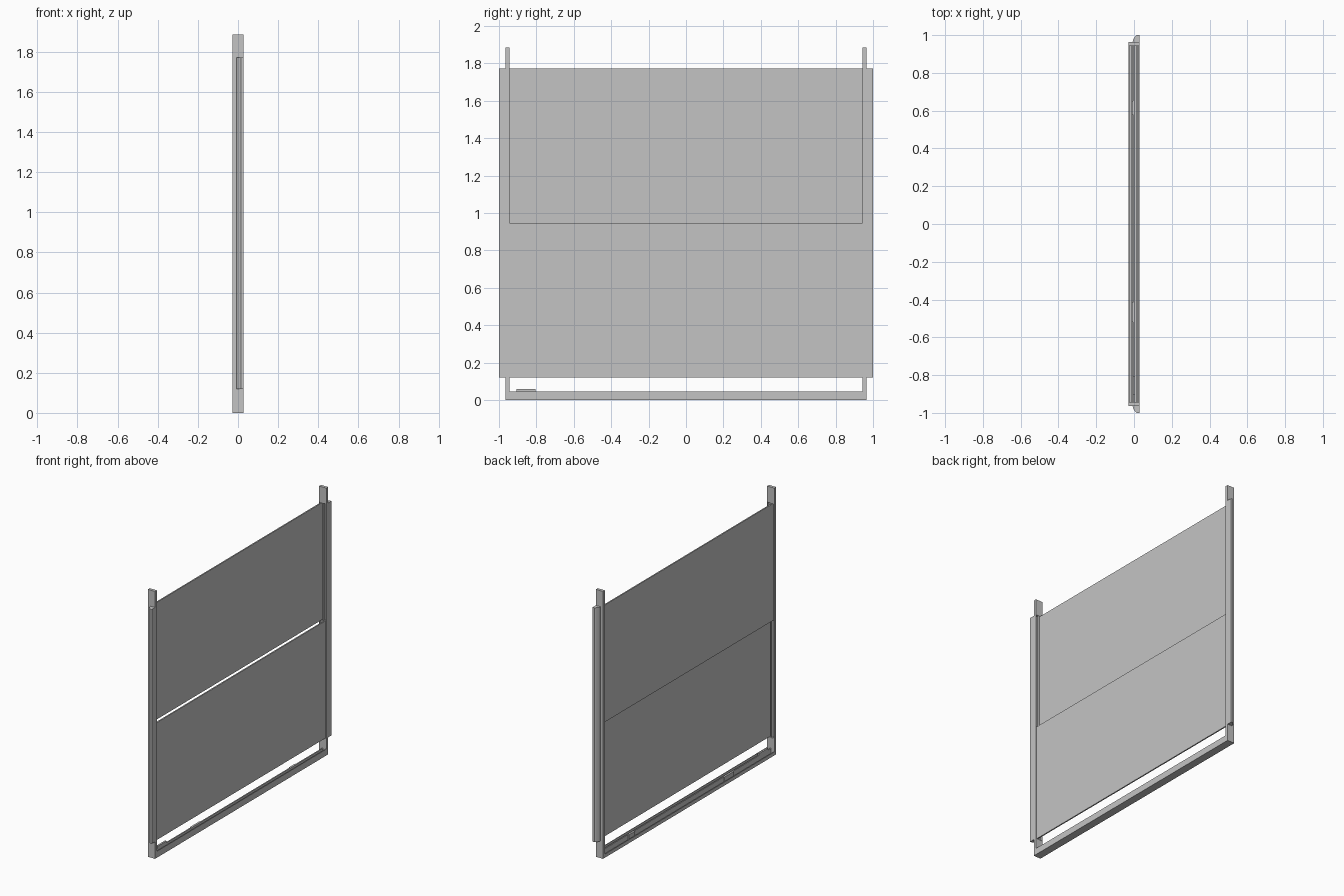
import bpy
import bmesh

old = bpy.data.objects.get("Cube")
if old:
    bpy.data.objects.remove(old, do_unlink=True)

grey = bpy.data.materials.new("plain_grey")
grey.use_nodes = True
tone = (0.55, 0.55, 0.55, 1)
grey.diffuse_color = tone
grey.node_tree.nodes["Principled BSDF"].inputs["Base Color"].default_value = tone


def finish(name, bm):
    bmesh.ops.recalc_face_normals(bm, faces=bm.faces)
    mesh = bpy.data.meshes.new(name)
    bm.to_mesh(mesh)
    bm.free()
    mesh.materials.append(grey)
    obj = bpy.data.objects.new(name, mesh)
    bpy.context.collection.objects.link(obj)
    return obj


def box(name, x, y, z):
    """Box from (low, high) spans."""
    bm = bmesh.new()
    bmesh.ops.create_cube(bm, size=1)
    for v in bm.verts:
        v.co = [s[0] + (c + 0.5) * (s[1] - s[0]) for s, c in zip((x, y, z), v.co)]
    return finish(name, bm)


def prism(name, outline, axis, low, high):
    """Extrude an outline along z (x, y points) or along y (x, z points)."""
    bm = bmesh.new()
    if axis == "z":
        points = [(a, b, low) for a, b in outline]
        move = (0, 0, high - low)
    else:
        points = [(a, low, b) for a, b in outline]
        move = (0, high - low, 0)
    face = bm.faces.new([bm.verts.new(p) for p in points])
    result = bmesh.ops.extrude_face_region(bm, geom=[face])
    moved = [g for g in result["geom"] if isinstance(g, bmesh.types.BMVert)]
    bmesh.ops.translate(bm, verts=moved, vec=move)
    return finish(name, bm)


D = 0.028               # half depth of the frame
BOTTOM, TOP = 0.12, 1.772
INNER, OUTER = 0.943, 0.964

# Sliding panels, offset in depth
box("upper_panel", (-0.016, -0.007), (-0.957, 0.957), (0.947, TOP))
box("lower_panel", (0.012, 0.021), (-0.957, 0.957), (BOTTOM, 0.947))

# Grooved side post and curved outer flange
post = [(-D, OUTER), (-D, INNER), (-0.023, INNER), (-0.023, 0.957),
        (-0.002, 0.957), (-0.002, INNER), (0.003, INNER), (0.003, 0.957),
        (0.023, 0.957), (0.023, INNER), (D, INNER), (D, OUTER)]
flange = [(-0.007, OUTER), (-0.005, 0.974), (0.0, 0.984), (0.006, 0.993),
          (0.014, 1.0), (D, 1.0), (D, OUTER)]
for side, s in (("left", 1), ("right", -1)):
    prism(side + "_post", [(x, s * y) for x, y in post], "z", BOTTOM, TOP)
    prism(side + "_flange", [(x, s * y) for x, y in flange], "z", BOTTOM, TOP)
    span = sorted((s * INNER, s * OUTER))
    box(side + "_post_foot", (-D, D), span, (0, BOTTOM))
    box(side + "_post_top", (-D, D), span, (TOP, 1.885))

# Bottom track with a floor and three ribs
track = [(-D, 0), (D, 0), (D, 0.045), (0.023, 0.045), (0.023, 0.01),
         (0.004, 0.01), (0.004, 0.045), (-0.004, 0.045), (-0.004, 0.01),
         (-0.023, 0.01), (-0.023, 0.025), (-D, 0.025)]
prism("bottom_track", track, "y", -INNER, INNER)

# Latch block and small guide blocks
box("latch_block", (-0.006, 0.006), (-0.905, -0.805), (0.04, 0.06))
for i, span in enumerate([(-0.52, -0.415), (0.58, 0.65)]):
    box("guide_block_%d" % (i + 1), (-0.01, 0.002), span, (0.01, 0.045))
